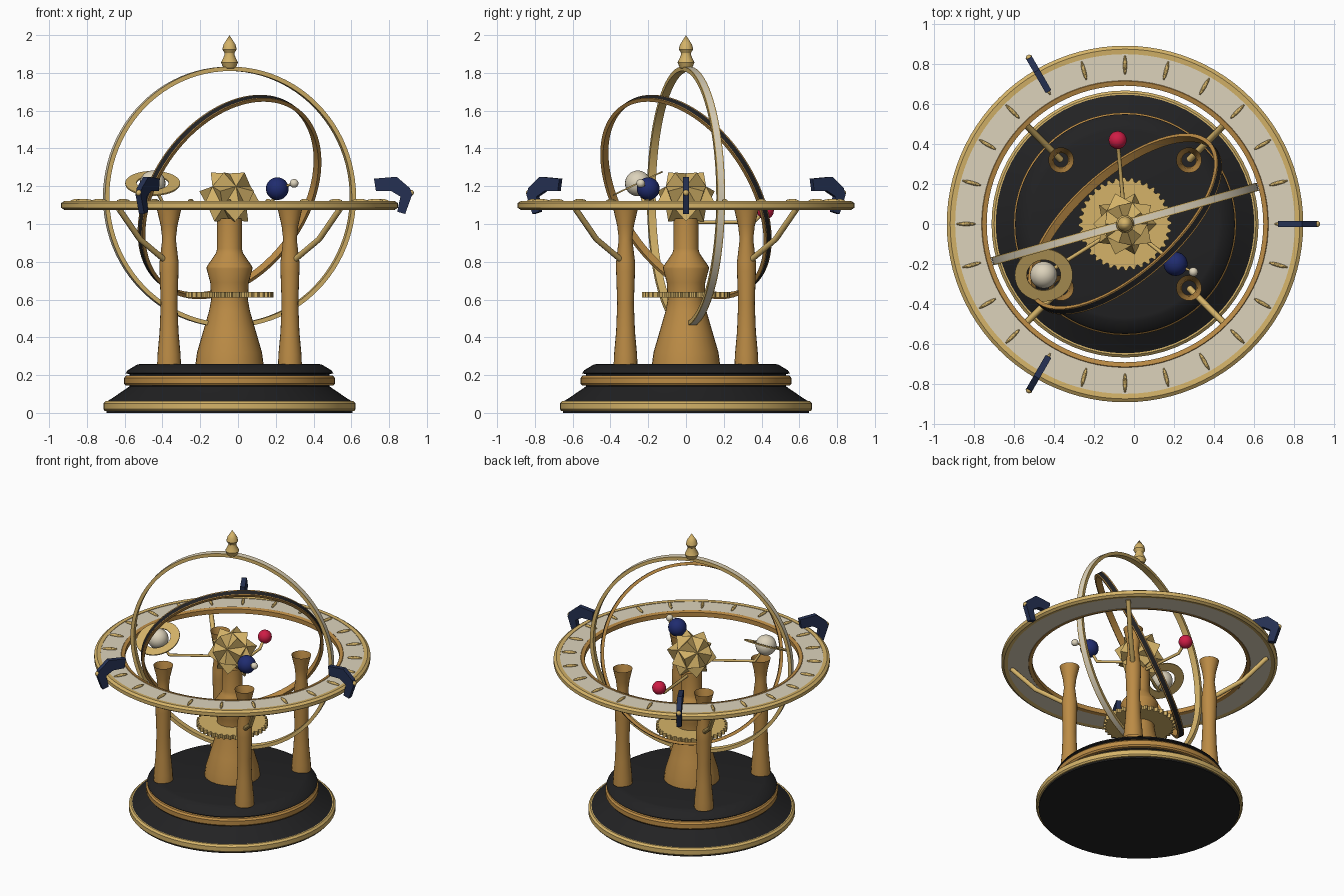
import bpy, bmesh, math
from mathutils import Vector, Matrix

if "Cube" in bpy.data.objects:
    bpy.data.objects.remove(bpy.data.objects["Cube"], do_unlink=True)

AXIS = Vector((-0.045, 0, 0))


def material(name, r, g, b):
    m = bpy.data.materials.new(name)
    m.use_nodes = True
    m.diffuse_color = (r, g, b, 1)
    m.node_tree.nodes["Principled BSDF"].inputs["Base Color"].default_value = (r, g, b, 1)
    return m


gold = material("gold", 0.66, 0.45, 0.14)
bronze = material("bronze", 0.50, 0.26, 0.06)
cream = material("cream", 0.72, 0.65, 0.50)
black = material("black", 0.016, 0.016, 0.017)
navy = material("dark navy", 0.018, 0.03, 0.085)
blue = material("deep blue", 0.014, 0.025, 0.16)
red = material("red", 0.62, 0.012, 0.06)


def finish(name, bm, mats, loc=(0, 0, 0), smooth=True):
    """Turn a bmesh into an object placed relative to the central axis."""
    bmesh.ops.recalc_face_normals(bm, faces=bm.faces)
    me = bpy.data.meshes.new(name)
    bm.to_mesh(me)
    bm.free()
    for m in mats:
        me.materials.append(m)
    ob = bpy.data.objects.new(name, me)
    bpy.context.collection.objects.link(ob)
    ob.location = AXIS + Vector(loc)
    if smooth:
        bpy.ops.object.select_all(action='DESELECT')
        ob.select_set(True)
        bpy.context.view_layer.objects.active = ob
        bpy.ops.object.shade_smooth_by_angle(angle=math.radians(30))
    return ob


def lathe(name, profile, mats, loc=(0, 0, 0), sides=64, closed=False, bands=None):
    """Revolve (radius, height) points; bands gives a material index per profile segment."""
    bm = bmesh.new()
    rows = []
    for r, z in profile:
        if r == 0:
            rows.append([bm.verts.new((0, 0, z))] * sides)
        else:
            rows.append([bm.verts.new((r * math.cos(a), r * math.sin(a), z))
                         for a in (math.tau * i / sides for i in range(sides))])
    pairs = list(zip(rows, rows[1:]))
    if closed:
        pairs.append((rows[-1], rows[0]))
    for k, (low, high) in enumerate(pairs):
        for i in range(sides):
            j = (i + 1) % sides
            corners = list(dict.fromkeys((low[i], low[j], high[j], high[i])))
            bm.faces.new(corners).material_index = bands[k] if bands else 0
    return finish(name, bm, mats, loc)


def hoop(name, inner, outer, half, normal, mats):
    """Flat-section hoop whose outer wall carries a stripe of the second material."""
    edge = half * 0.7
    section = [(inner, -half), (outer, -half), (outer, -edge), (outer, edge), (outer, half), (inner, half)]
    ob = lathe(name, section, mats, (0, 0, 1.143), 96, True, [0, 0, 1, 0, 0, 0])
    ob.rotation_euler = Vector(normal).to_track_quat('Z', 'Y').to_euler()


def rod(name, points, radius, mat):
    cu = bpy.data.curves.new(name, 'CURVE')
    cu.dimensions = '3D'
    cu.bevel_depth = radius
    cu.bevel_resolution = 2
    cu.use_fill_caps = True
    sp = cu.splines.new('POLY')
    sp.points.add(len(points) - 1)
    for p, co in zip(sp.points, points):
        p.co = (*co, 1)
    cu.materials.append(mat)
    ob = bpy.data.objects.new(name, cu)
    bpy.context.collection.objects.link(ob)
    ob.location = AXIS


def ball(name, loc, radius, mat):
    bm = bmesh.new()
    bmesh.ops.create_uvsphere(bm, u_segments=24, v_segments=16, radius=radius)
    return finish(name, bm, [mat], loc)


def prism(name, outline, depth, mat, smooth=False):
    """Extrude a flat outline of vectors along a depth vector."""
    bm = bmesh.new()
    face = bm.faces.new([bm.verts.new(p) for p in outline])
    top = bmesh.ops.extrude_face_region(bm, geom=[face])['geom']
    bmesh.ops.translate(bm, vec=depth, verts=[v for v in top if isinstance(v, bmesh.types.BMVert)])
    return finish(name, bm, [mat], smooth=smooth)


# Stepped plinth with metal mouldings
lathe("plinth", [(0, 0), (0.65, 0), (0.65, 0.06), (0.625, 0.075), (0.53, 0.14), (0.53, 0.205),
                 (0.55, 0.21), (0.54, 0.225), (0.49, 0.255), (0.47, 0.26), (0, 0.26)], [black])
lathe("plinth_foot_ring", [(0.63, 0.01), (0.66, 0.01), (0.668, 0.02), (0.668, 0.05), (0.655, 0.062), (0.63, 0.062)],
      [gold], closed=True)
lathe("plinth_middle_ring", [(0.5, 0.145), (0.55, 0.145), (0.558, 0.155), (0.558, 0.185), (0.548, 0.197), (0.5, 0.197)],
      [bronze], closed=True)

# Central column and gear
lathe("central_column", [(0.18, 0.26), (0.172, 0.32), (0.14, 0.43), (0.108, 0.54), (0.097, 0.6), (0.102, 0.69),
                         (0.122, 0.765), (0.12, 0.775), (0.072, 0.845), (0.065, 0.87), (0.065, 1.03), (0, 1.03)],
      [bronze], sides=32)
TEETH = 36
outline = []
for i in range(TEETH * 4):
    r = 0.232 if i % 4 < 2 else 0.215
    a = math.tau * i / (TEETH * 4)
    outline.append(Vector((r * math.cos(a), r * math.sin(a), 0.612)))
prism("gear", outline, Vector((0, 0, 0.028)), gold)

# Faceted sun: an icosahedron with every face raised to a point
bm = bmesh.new()
bmesh.ops.create_icosphere(bm, subdivisions=1, radius=0.125)
for v in bmesh.ops.poke(bm, faces=bm.faces[:])['verts']:
    v.co = v.co.normalized() * 0.163
finish("sun", bm, [gold], (0, 0, 1.143), smooth=False)

# Four open-topped pillars with bent struts
for sx in (-1, 1):
    for sy in (-1, 1):
        lathe("pillar", [(0.063, 0.255), (0.061, 0.31), (0.05, 0.43), (0.044, 0.58), (0.05, 0.75), (0.05, 0.8),
                         (0.036, 0.92), (0.044, 0.99), (0.064, 1.075)], [bronze], (sx * 0.32, sy * 0.32, 0), 20)
        rod("strut", [(sx * d, sy * d, z) for d, z in ((0.32, 0.79), (0.475, 0.92), (0.585, 1.08))], 0.016, gold)

# Horizon ring: cream dial, metal rims and hour marks
lathe("horizon_dial", [(0.71, 1.08), (0.865, 1.08), (0.865, 1.117), (0.71, 1.117)], [cream], sides=96, closed=True)
lathe("horizon_outer_rim", [(0.85, 1.08), (0.875, 1.075), (0.892, 1.086), (0.892, 1.11), (0.875, 1.122), (0.85, 1.12)],
      [gold], sides=96, closed=True)
lathe("horizon_inner_rim", [(0.692, 1.083), (0.715, 1.077), (0.722, 1.085), (0.722, 1.113), (0.715, 1.12), (0.692, 1.114)],
      [bronze], sides=96, closed=True)
bm = bmesh.new()
for i in range(24):
    turn = Matrix.Rotation(math.tau * i / 24, 4, 'Z') @ Matrix.Translation((0.795, 0, 1.121))
    shape = Matrix.Diagonal((0.05, 0.01, 0.012, 1))
    bmesh.ops.create_icosphere(bm, subdivisions=2, radius=1, matrix=turn @ shape)
finish("hour_marks", bm, [gold], smooth=False)

# Three hooked clamps over the ring
hook = [(0.765, 1.24), (0.885, 1.25), (0.955, 1.19), (0.967, 1.155), (0.93, 1.053),
        (0.888, 1.065), (0.905, 1.145), (0.855, 1.175), (0.775, 1.175)]
for i in range(3):
    ob = prism("clamp", [Vector((r, -0.016, z)) for r, z in hook], Vector((0, 0.032, 0)), navy)
    a = math.tau * i / 3
    ob.rotation_euler.z = a
    ball("clamp_stud", (0.96 * math.cos(a), 0.96 * math.sin(a), 1.165), 0.016, gold)

# Tilted hoops and finial
tilt = math.radians(15.7)
hoop("meridian_hoop", 0.667, 0.69, 0.021, (-math.sin(tilt), math.cos(tilt), 0), [gold, cream])
hoop("ecliptic_hoop", 0.572, 0.592, 0.021, (-0.60, 0.67, 0.44), [bronze, black])
lathe("finial", [(0, 1.82), (0.032, 1.825), (0.045, 1.855), (0.026, 1.895), (0.026, 1.905),
                 (0.038, 1.925), (0.032, 1.95), (0, 2.0)], [gold], sides=16)

# Planets on cranked arms
planets = [("red_planet", (0.0, 0.42, 1.07), 0.045, red, 1.01),
           ("blue_planet", (0.253, -0.2, 1.187), 0.06, blue, 1.09),
           ("ringed_planet", (-0.407, -0.255, 1.215), 0.068, cream, 1.1)]
for name, (x, y, z), radius, mat, arm_z in planets:
    if mat is red:
        x -= 0.037
    ball(name, (x, y, z), radius, mat)
    rod(name + "_arm", [(0, 0, arm_z), (x * 0.85, y * 0.85, arm_z), (x, y, z)], 0.01, gold)
ball("moon", (0.342, -0.24, 1.215), 0.023, cream)
rod("moon_arm", [(0.253, -0.2, 1.187), (0.342, -0.24, 1.215)], 0.006, gold)
disc = lathe("planet_ring", [(0.085, -0.004), (0.145, -0.004), (0.145, 0.004), (0.085, 0.004)],
             [gold], (-0.407, -0.255, 1.215), 48, True)
disc.rotation_euler.x = math.radians(25.5)
